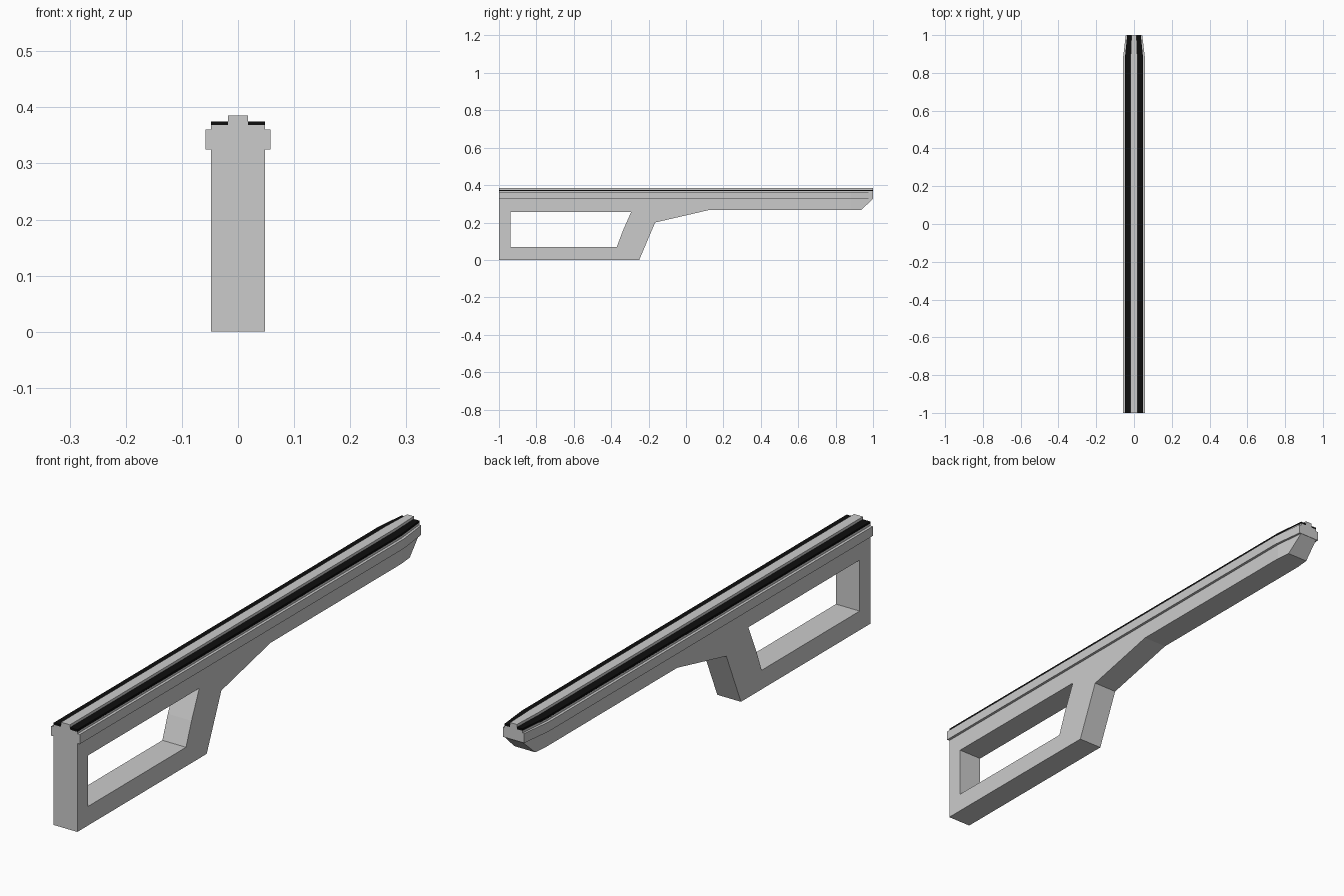
import bpy, bmesh

if "Cube" in bpy.data.objects:
    bpy.data.objects.remove(bpy.data.objects["Cube"])

TAPER_Y, TIP_SCALE = 0.88, 0.75


def add_object(name, bm, mat=None):
    bmesh.ops.recalc_face_normals(bm, faces=bm.faces)
    mesh = bpy.data.meshes.new(name)
    bm.to_mesh(mesh)
    bm.free()
    ob = bpy.data.objects.new(name, mesh)
    bpy.context.collection.objects.link(ob)
    if mat:
        mesh.materials.append(mat)
    return ob


def taper(bm):
    """Cut at the start of the nose and narrow everything beyond it."""
    geom = bm.verts[:] + bm.edges[:] + bm.faces[:]
    bmesh.ops.bisect_plane(bm, geom=geom, dist=1e-5,
                           plane_co=(0, TAPER_Y, 0), plane_no=(0, 1, 0))
    for v in bm.verts:
        t = max(0, (v.co.y - TAPER_Y) / (1 - TAPER_Y))
        v.co.x *= 1 - t * (1 - TIP_SCALE)


def long_section(bm, section):
    """Extrude an x-z section along the full length."""
    face = bm.faces.new([bm.verts.new((x, -1, z)) for x, z in section])
    new = bmesh.ops.extrude_face_region(bm, geom=[face], use_keep_orig=True)["geom"]
    for v in new:
        if isinstance(v, bmesh.types.BMVert):
            v.co.y = 1


# Body: side profile with a handle opening
outer = [(-1, 0), (-.25, 0), (-.165, .2), (.12, .266), (.935, .266),
         (1, .326), (1, .34), (-1, .34)]
opening = [(-.938, .07), (-.37, .07), (-.338, .155), (-.293, .257), (-.938, .257)]
curve = bpy.data.curves.new("body_profile", "CURVE")
curve.dimensions = "2D"
curve.fill_mode = "BOTH"
curve.extrude = 0.048
for pts in (outer, opening):
    sp = curve.splines.new("POLY")
    sp.points.add(len(pts) - 1)
    for p, (y, z) in zip(sp.points, pts):
        p.co = (y, z, 0, 1)
    sp.use_cyclic_u = True
helper = bpy.data.objects.new("body_profile", curve)
bpy.context.collection.objects.link(helper)
flat = helper.to_mesh()
bm = bmesh.new()
bm.from_mesh(flat)
helper.to_mesh_clear()
bpy.data.objects.remove(helper)
for v in bm.verts:
    v.co = (v.co.z, v.co.x, v.co.y)
bmesh.ops.remove_doubles(bm, verts=bm.verts, dist=1e-4)
taper(bm)
body = add_object("body", bm)
for p in body.data.polygons:
    p.use_smooth = False

# Top rail with stepped sides and a centre ridge
half = [(.058, .325), (.058, .36), (.048, .36), (.048, .368), (.018, .368), (.018, .385)]
bm = bmesh.new()
long_section(bm, half + [(-x, z) for x, z in reversed(half)])
taper(bm)
add_object("top_rail", bm)

# Black strips either side of the ridge
black = bpy.data.materials.new("black")
black.diffuse_color = (0.004, 0.004, 0.004, 1)
black.use_nodes = True
black.node_tree.nodes["Principled BSDF"].inputs["Base Color"].default_value = black.diffuse_color
bm = bmesh.new()
for s in (-1, 1):
    long_section(bm, [(s * .018, .367), (s * .048, .367), (s * .048, .375), (s * .018, .375)])
taper(bm)
add_object("black_strips", bm, black)
